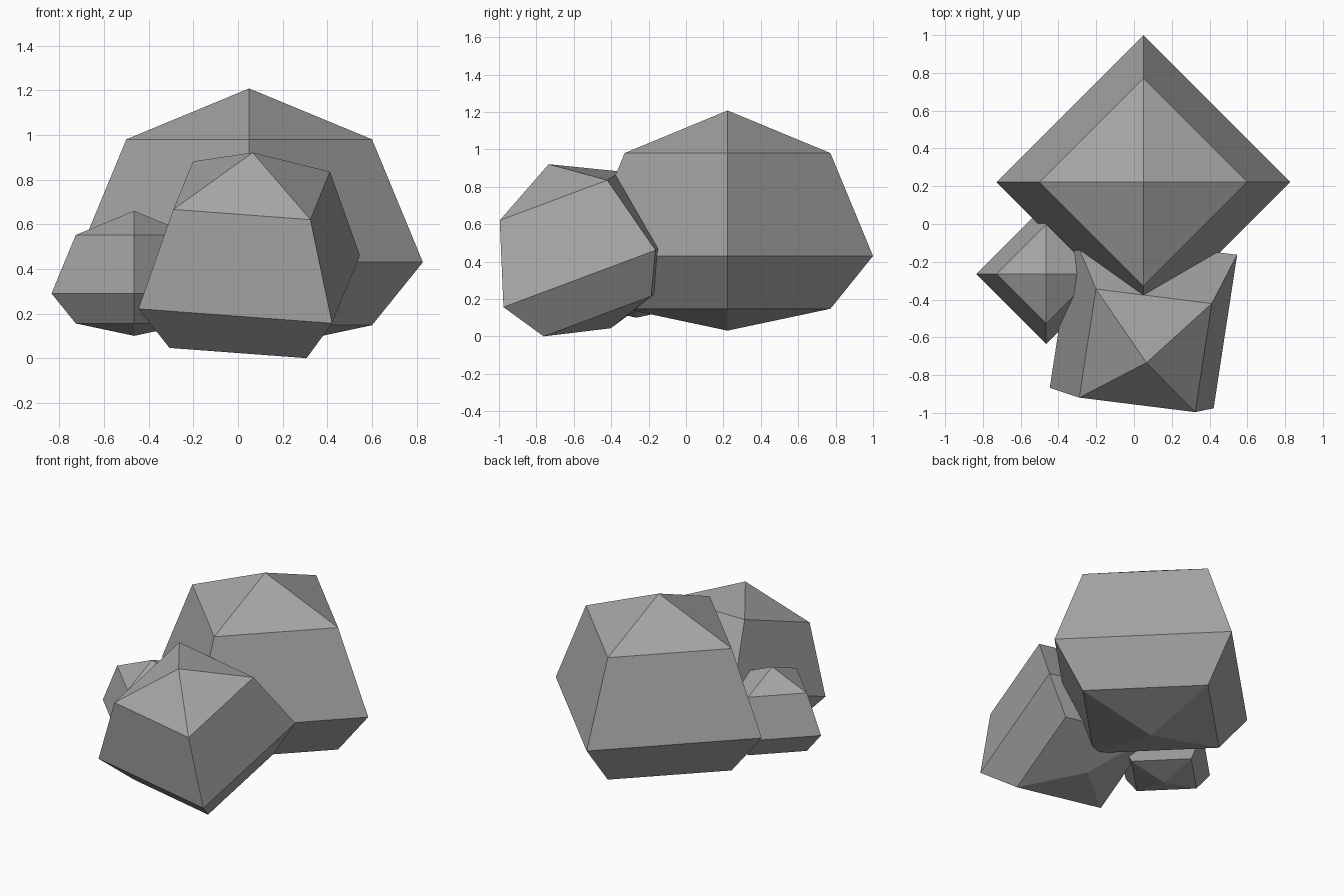
import bpy
import bmesh
from mathutils import Matrix, Vector

cube = bpy.data.objects.get("Cube")
if cube:
    bpy.data.objects.remove(cube, do_unlink=True)

# One plain stone colour
GREY = (0.38, 0.38, 0.38, 1)
stone = bpy.data.materials.new("stone_grey")
stone.use_nodes = True
stone.diffuse_color = GREY
stone.node_tree.nodes["Principled BSDF"].inputs["Base Color"].default_value = GREY

FLATTEN = 0.513  # underside height relative to the top half


def rock(name, centre, radius, turn=Matrix.Identity(3)):
    """Four-sided faceted boulder with a flattened underside."""
    bm = bmesh.new()
    bmesh.ops.create_uvsphere(bm, u_segments=4, v_segments=4, radius=radius)
    for v in bm.verts:
        if v.co.z < -0.001:
            v.co.z *= FLATTEN
    mesh = bpy.data.meshes.new(name)
    bm.to_mesh(mesh)
    bm.free()
    mesh.materials.append(stone)
    obj = bpy.data.objects.new(name, mesh)
    obj.matrix_world = Matrix.Translation(centre) @ turn.to_4x4()
    bpy.context.collection.objects.link(obj)
    return obj


# Upright boulders
rock("large_rock", (0.05, 0.222, 0.43), 0.778)
rock("small_rock", (-0.465, -0.265, 0.29), 0.37)

# Front boulder leaning forward and twisted
side = Vector((0.80, 0.568, 0.193)).normalized()
up = side.cross(Vector((-0.596, 0.745, 0.298))).normalized()
tilt = Matrix((side, up.cross(side), up)).transposed()
rock("leaning_rock", (0.05, -0.515, 0.341), 0.62, tilt)
